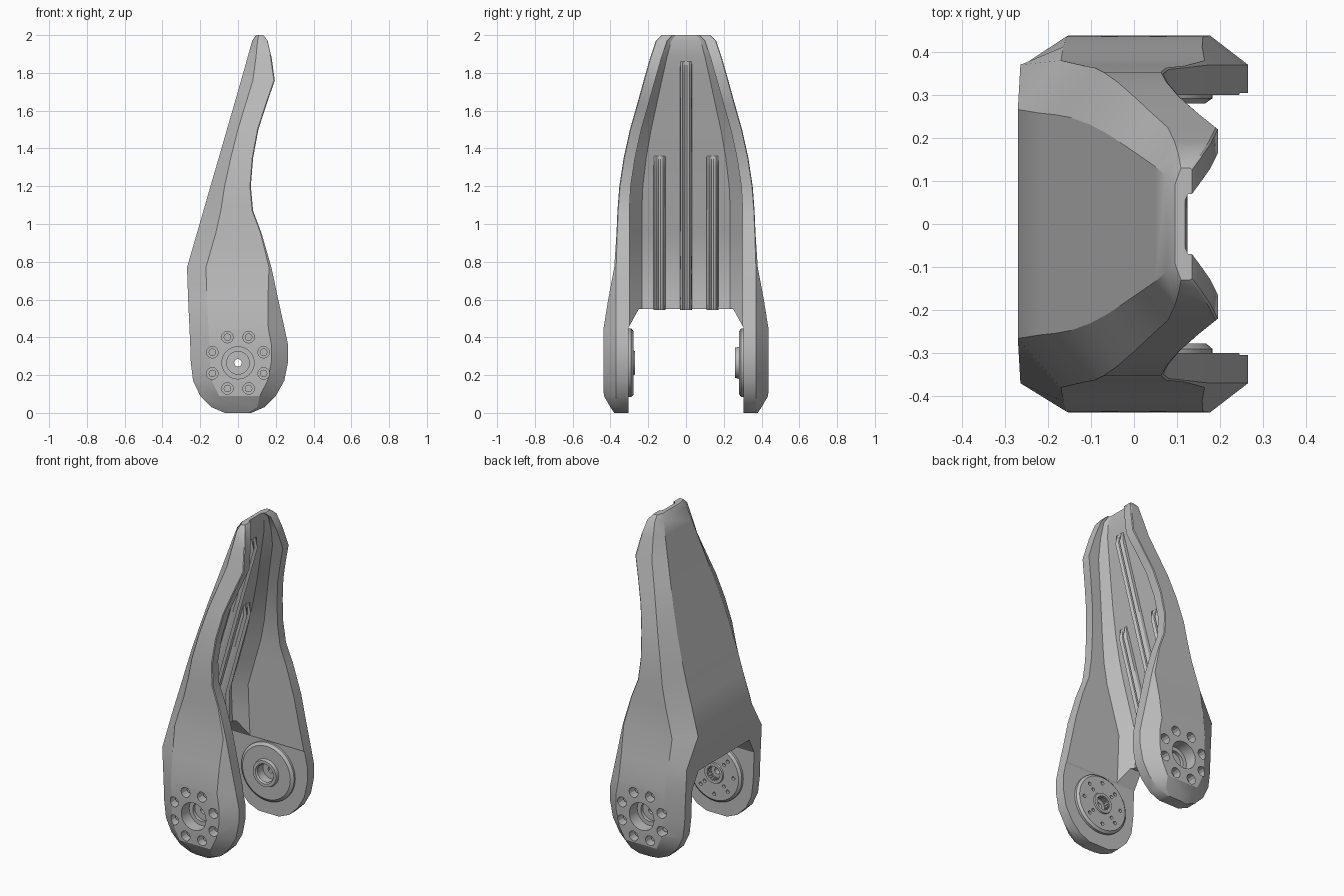
import bpy, bmesh, math
from mathutils import Vector, Matrix

cube = bpy.data.objects.get("Cube")
if cube:
    bpy.data.objects.remove(cube, do_unlink=True)

grey = bpy.data.materials.new("plain grey")
grey.use_nodes = True
grey.diffuse_color = (0.5, 0.5, 0.5, 1)
grey.node_tree.nodes["Principled BSDF"].inputs["Base Color"].default_value = (0.5, 0.5, 0.5, 1)

AXLE = 0.265  # height of the joint axis


def make(name, bm):
    bmesh.ops.recalc_face_normals(bm, faces=bm.faces)
    mesh = bpy.data.meshes.new(name)
    bm.to_mesh(mesh)
    bm.free()
    mesh.materials.append(grey)
    ob = bpy.data.objects.new(name, mesh)
    bpy.context.collection.objects.link(ob)
    return ob


def loft(name, rings, cap=True):
    """Skin closed rings; without caps the last ring joins the first."""
    bm = bmesh.new()
    rows = [[bm.verts.new(p) for p in ring] for ring in rings]
    n = len(rows[0])
    pairs = list(zip(rows, rows[1:]))
    if cap:
        bm.faces.new(rows[0])
        bm.faces.new(rows[-1])
    else:
        pairs.append((rows[-1], rows[0]))
    for a, b in pairs:
        for i in range(n):
            j = (i + 1) % n
            bm.faces.new((a[i], a[j], b[j], b[i]))
    return make(name, bm)


def lathe(name, profile, side, steps=40):
    """Turn a closed (radius, distance) profile about the joint axis."""
    rings = []
    for k in range(steps):
        a = math.tau * k / steps
        rings.append([(r * math.cos(a), side * y, AXLE + r * math.sin(a)) for r, y in profile])
    return loft(name, rings, cap=False)


def pegs(name, spots, y0, y1, steps=12):
    """Cylinders along y at (x, z offset, radius) spots."""
    bm = bmesh.new()
    for x, z, r in spots:
        m = Matrix.Translation((x, (y0 + y1) / 2, AXLE + z)) @ Matrix.Rotation(math.pi / 2, 4, 'X')
        bmesh.ops.create_cone(bm, cap_ends=True, segments=steps, radius1=r, radius2=r,
                              depth=abs(y1 - y0), matrix=m)
    return make(name, bm)


def cut(ob, cutter):
    cutter.hide_render = True
    mod = ob.modifiers.new("cut", 'BOOLEAN')
    mod.operation = 'DIFFERENCE'
    mod.solver = 'EXACT'
    mod.object = cutter
    bpy.context.view_layer.objects.active = ob
    bpy.ops.object.modifier_apply(modifier=mod.name)
    bpy.data.objects.remove(cutter, do_unlink=True)


def circle(count, radius, hole, start=0.0):
    angles = [start + math.tau * k / count for k in range(count)]
    return [(radius * math.cos(a), radius * math.sin(a), hole) for a in angles]


# Arm shell: height, back x, front x, outer half width
LEVELS = [
    (0, -.07, .07, .38), (.03, -.14, .14, .4), (.09, -.2, .2, .435),
    (.17, -.238, .245, .438), (.27, -.25, .265, .438), (.36, -.253, .265, .438),
    (.45, -.257, .246, .436), (.6, -.264, .213, .412), (.77, -.27, .177, .38),
    (.95, -.218, .125, .368), (1.07, -.183, .08, .363), (1.2, -.146, .068, .353),
    (1.35, -.102, .08, .33), (1.5, -.059, .108, .297), (1.63, -.021, .15, .26),
    (1.76, .016, .195, .224), (1.88, .05, .178, .19), (1.97, .075, .157, .16),
    (2, .095, .135, .13),
]


def section(z, xb, xf, yo):
    depth = xf - xb
    back_flat = .7 * yo if z > .7 else min(.37, yo - .01)
    back_cut = min(.1, .35 * depth)
    front_cut = min(.09, max(.005, 1.3 * (yo - .37)))
    inner = min(.3, yo - .06)
    floor = xb + min(.06, .6 * depth)
    wall = floor + min(.07, .4 * (xf - floor))
    half = [(xb, back_flat), (xb + back_cut, yo), (xf - front_cut, yo),
            (xf, min(.37, yo - .004)), (xf, inner), (wall, inner), (floor, .78 * inner)]
    return [(x, y, z) for x, y in half] + [(x, -y, z) for x, y in reversed(half)]


arm = loft("arm_shell", [section(*lv) for lv in LEVELS])

# Opening between the two joint plates
opening = [(.305, -.1), (.305, .45), (.25, .55), (-.25, .55), (-.305, .45), (-.305, -.1)]
cut(arm, loft("opening_cutter", [[(x, y, z) for y, z in opening] for x in (-.5, .5)]))

# Bearing bores and bolt holes through both joint plates
for side in (1, -1):
    cut(arm, pegs("bore_cutter", [(0, 0, .085)], side * .2, side * .5, 32))
    ring = circle(8, .147, .031, math.pi / 8)
    cut(arm, pegs("bolt_hole_cutter", ring, side * .36, side * .5))
    label = "back" if side > 0 else "front"
    pegs(label + "_bolts", circle(8, .147, .02, math.pi / 8), side * .35, side * .395)


# Stiffening ribs on the channel floor
def floor_x(z):
    for a, b in zip(LEVELS, LEVELS[1:]):
        if a[0] <= z <= b[0]:
            t = (z - a[0]) / (b[0] - a[0])
            return a[1] + t * (b[1] - a[1]) + .06
    return 0


def rib(name, y, top):
    rings = []
    for z, rise in ((.545, .02), (.575, .035), (.77, .04), (top - .06, .035), (top, .002)):
        x = floor_x(z)
        outline = [(-.02, -.032), (rise * .5, -.03), (rise, -.018), (rise * .6, -.006),
                   (rise * .6, .006), (rise, .018), (rise * .5, .03), (-.02, .032)]
        rings.append([(x + dx, y + dy, z) for dx, dy in outline])
    loft(name, rings)


rib("middle_rib", 0, 1.86)
rib("back_rib", .14, 1.36)
rib("front_rib", -.14, 1.36)

# Joint hubs on the inner faces of the plates
lathe("back_hub", [(.02, .34), (.02, .325), (.055, .325), (.055, .27), (.062, .26),
                   (.08, .26), (.085, .28), (.165, .28), (.182, .292), (.182, .315),
                   (.088, .315), (.088, .36), (.06, .36), (.06, .34)], 1)
hub = lathe("front_hub", [(.02, .34), (.02, .31), (.045, .31), (.045, .27), (.062, .27),
                          (.065, .278), (.168, .278), (.182, .29), (.182, .315),
                          (.088, .315), (.088, .36), (.06, .36), (.06, .34)], -1)
small = circle(4, .095, .01, math.pi / 4) + circle(8, .132, .011)
cut(hub, pegs("screw_hole_cutter", small, -.2, -.295))

# Splines in the front hub bore
pegs("front_hub_splines", circle(20, .045, .005), -.312, -.272, 6)

# Smooth shading with crisp edges
for ob in bpy.context.view_layer.objects:
    ob.select_set(ob.type == 'MESH' and grey.name in ob.data.materials)
bpy.context.view_layer.objects.active = arm
bpy.ops.object.shade_smooth_by_angle(angle=math.radians(28))
